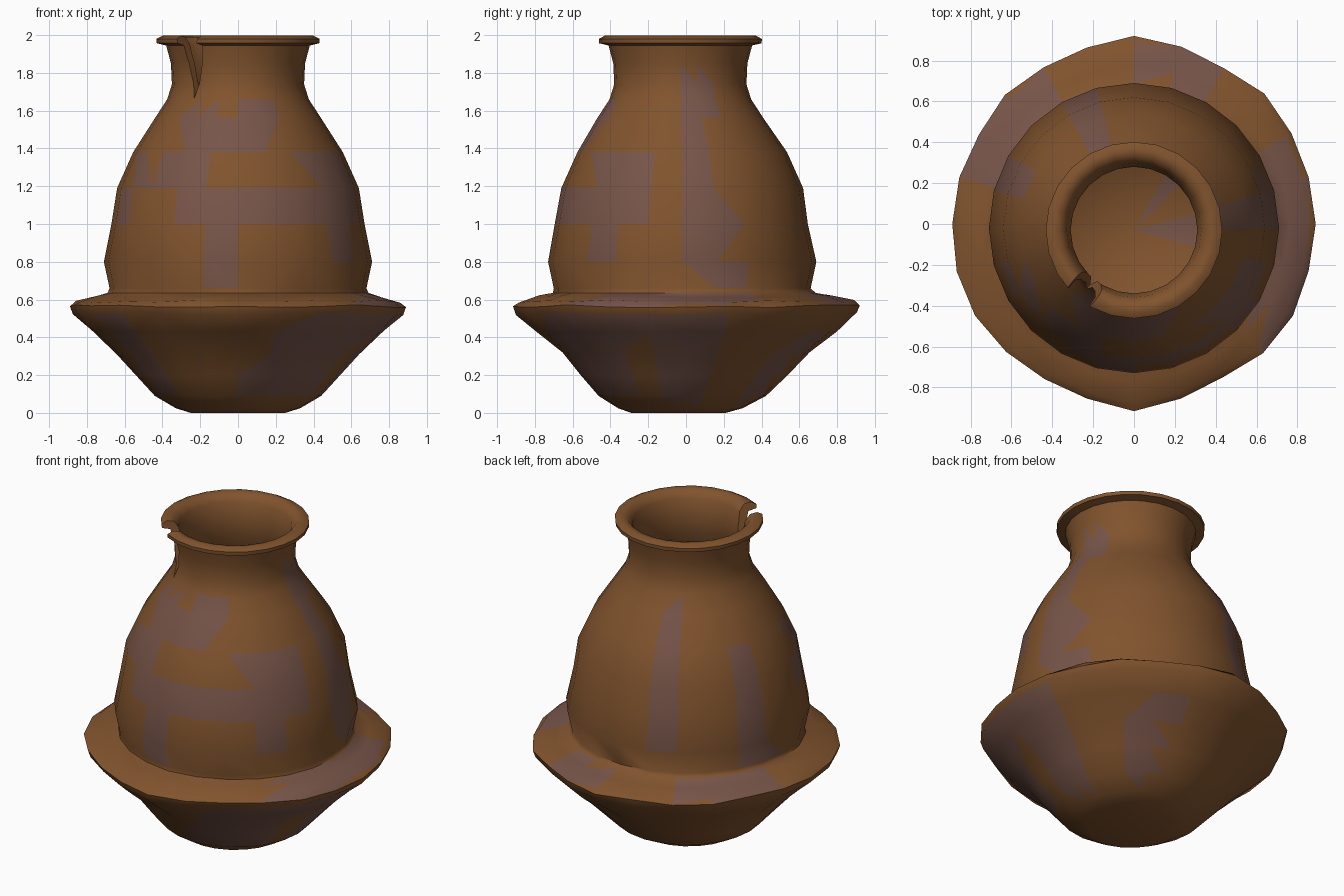
import bpy, bmesh, math, random
from mathutils import Vector

if "Cube" in bpy.data.objects:
    bpy.data.objects.remove(bpy.data.objects["Cube"])

random.seed(4)
SEG = 24


def material(name, color):
    m = bpy.data.materials.new(name)
    m.diffuse_color = (*color, 1)
    m.use_nodes = True
    m.node_tree.nodes["Principled BSDF"].inputs["Base Color"].default_value = m.diffuse_color
    return m


clay = material("clay", (0.22, 0.088, 0.027))
stain = material("stain", (0.185, 0.09, 0.066))

# Lathe profile: radius, height, y offset, wobble amount (0 = round, 1 = like the brim)
outer = [
    (0.25, 0.00, -0.04, 0), (0.33, 0.025, -0.03, 0), (0.44, 0.09, -0.02, 0.2),
    (0.54, 0.20, -0.01, 0.4), (0.64, 0.315, 0, 0.6), (0.77, 0.43, 0, 0.9),
    (0.87, 0.525, 0, 1), (0.885, 0.565, 0, 1), (0.855, 0.59, 0, 1),
    (0.76, 0.615, 0, 0.6), (0.69, 0.635, -0.01, 0.2), (0.68, 0.66, -0.02, 0),
    (0.71, 0.80, -0.02, 0), (0.67, 1.00, -0.025, 0), (0.64, 1.19, -0.02, 0),
    (0.555, 1.38, -0.02, 0), (0.44, 1.56, -0.03, 0), (0.375, 1.66, -0.03, 0),
    (0.35, 1.74, -0.03, 0), (0.355, 1.85, -0.03, 0), (0.38, 1.945, -0.03, 0),
    (0.43, 1.957, -0.03, 0), (0.432, 1.98, -0.03, 0), (0.40, 1.997, -0.03, 0),
]
inner = [
    (0.36, 1.99, -0.03, 0), (0.33, 1.95, -0.03, 0), (0.31, 1.85, -0.03, 0),
    (0.31, 1.74, -0.03, 0), (0.39, 1.55, -0.03, 0), (0.51, 1.37, -0.02, 0),
    (0.60, 1.18, -0.02, 0), (0.64, 0.90, -0.02, 0), (0.62, 0.60, -0.02, 0),
    (0.50, 0.25, -0.02, 0), (0.36, 0.08, -0.03, 0),
]
# Brim radius factors every 15 degrees, counter-clockwise from +x
brim = [1.005, 1.0, 1.005, 1.02, .995, 1.015, 1.04, 1.01, 1.0, 1.01, .99, 1.0,
        1.005, 1.015, 1.015, 1.0, .99, 1.0, 1.035, 1.0, .98, 1.01, 1.015, 1.0]

# Stain patches: start angle, end angle, low z, high z, lean in degrees per unit height
patches = [
    (255, 315, 1.0, 1.2, -90), (228, 248, 1.15, 1.6, 20), (258, 290, 1.38, 1.66, 40),
    (312, 332, 0.8, 1.36, -15), (250, 270, 0.66, 1.0, 10), (270, 322, 0.1, 0.5, 60),
    (330, 346, 1.0, 1.38, 0), (5, 26, 0.66, 1.7, -14), (355, 385, 1.55, 1.8, 20),
    (320, 385, 0.57, 0.63, 0), (60, 85, 0.57, 0.63, 0), (120, 165, 0.57, 0.63, 0),
    (100, 118, 0.8, 1.6, 12), (155, 172, 0.7, 1.4, -10), (195, 212, 1.0, 1.35, 30),
    (340, 372, 0.05, 0.5, 15), (40, 62, 0.05, 0.45, 30), (205, 225, 0.1, 0.5, 0),
]


def stained(c):
    a = math.degrees(math.atan2(c.y, c.x)) % 360
    for a0, a1, z0, z1, lean in patches:
        shift = lean * (c.z - z0)
        if z0 <= c.z <= z1 and (a - a0 - shift) % 360 < a1 - a0:
            return True
    return False


# Jar with brim: one closed lathed skin, outside and inside
bm = bmesh.new()
rings = []
for r, z, cy, w in outer + inner:
    ring = []
    for i in range(SEG):
        t = math.tau * i / SEG
        k = 1 + (brim[i] - 1) * w
        dz = random.uniform(-0.008, 0.008) if 0.5 < w else 0
        ring.append(bm.verts.new((r * k * math.cos(t), cy + r * k * math.sin(t), z + dz)))
    rings.append(ring)
for lo, hi in zip(rings, rings[1:]):
    for i in range(SEG):
        j = (i + 1) % SEG
        bm.faces.new((lo[i], lo[j], hi[j], hi[i]))
for ring, z in ((rings[0], 0.0), (rings[-1], 0.06)):
    mid = bm.verts.new((0, -0.03, z))
    for i in range(SEG):
        bm.faces.new((ring[i], ring[(i + 1) % SEG], mid))
bmesh.ops.recalc_face_normals(bm, faces=bm.faces)
bmesh.ops.triangulate(bm, faces=bm.faces)
for f in bm.faces:
    f.smooth = True
    f.material_index = int(stained(f.calc_center_median()))
mesh = bpy.data.meshes.new("clay_jar")
bm.to_mesh(mesh)
bm.free()
jar = bpy.data.objects.new("clay_jar", mesh)
bpy.context.collection.objects.link(jar)
mesh.materials.append(clay)
mesh.materials.append(stain)

# Wedge that breaks a V notch out of the neck and lip
ang = math.radians(231)
out = Vector((math.cos(ang), math.sin(ang), 0))
side = Vector((-math.sin(ang), math.cos(ang), 0))
shape = [(-0.085, 2.05), (-0.06, 1.90), (0.0, 1.66), (0.03, 1.80), (0.08, 2.05)]
bm = bmesh.new()
ends = []
for d in (0.2, 0.6):
    ends.append([bm.verts.new(out * d + side * s + Vector((0, -0.03, z))) for s, z in shape])
bm.faces.new(ends[0])
bm.faces.new(ends[1][::-1])
for i in range(len(shape)):
    j = (i + 1) % len(shape)
    bm.faces.new((ends[0][i], ends[0][j], ends[1][j], ends[1][i]))
bmesh.ops.recalc_face_normals(bm, faces=bm.faces)
cut_mesh = bpy.data.meshes.new("notch_cutter")
bm.to_mesh(cut_mesh)
bm.free()
cut_mesh.materials.append(clay)
cutter = bpy.data.objects.new("notch_cutter", cut_mesh)
bpy.context.collection.objects.link(cutter)
cutter.hide_render = True

mod = jar.modifiers.new("notch", 'BOOLEAN')
mod.operation = 'DIFFERENCE'
mod.solver = 'EXACT'
mod.object = cutter
bpy.context.view_layer.objects.active = jar
jar.select_set(True)
bpy.ops.object.modifier_apply(modifier=mod.name)
bpy.data.objects.remove(cutter)
bpy.ops.object.shade_smooth_by_angle(angle=math.radians(50))
